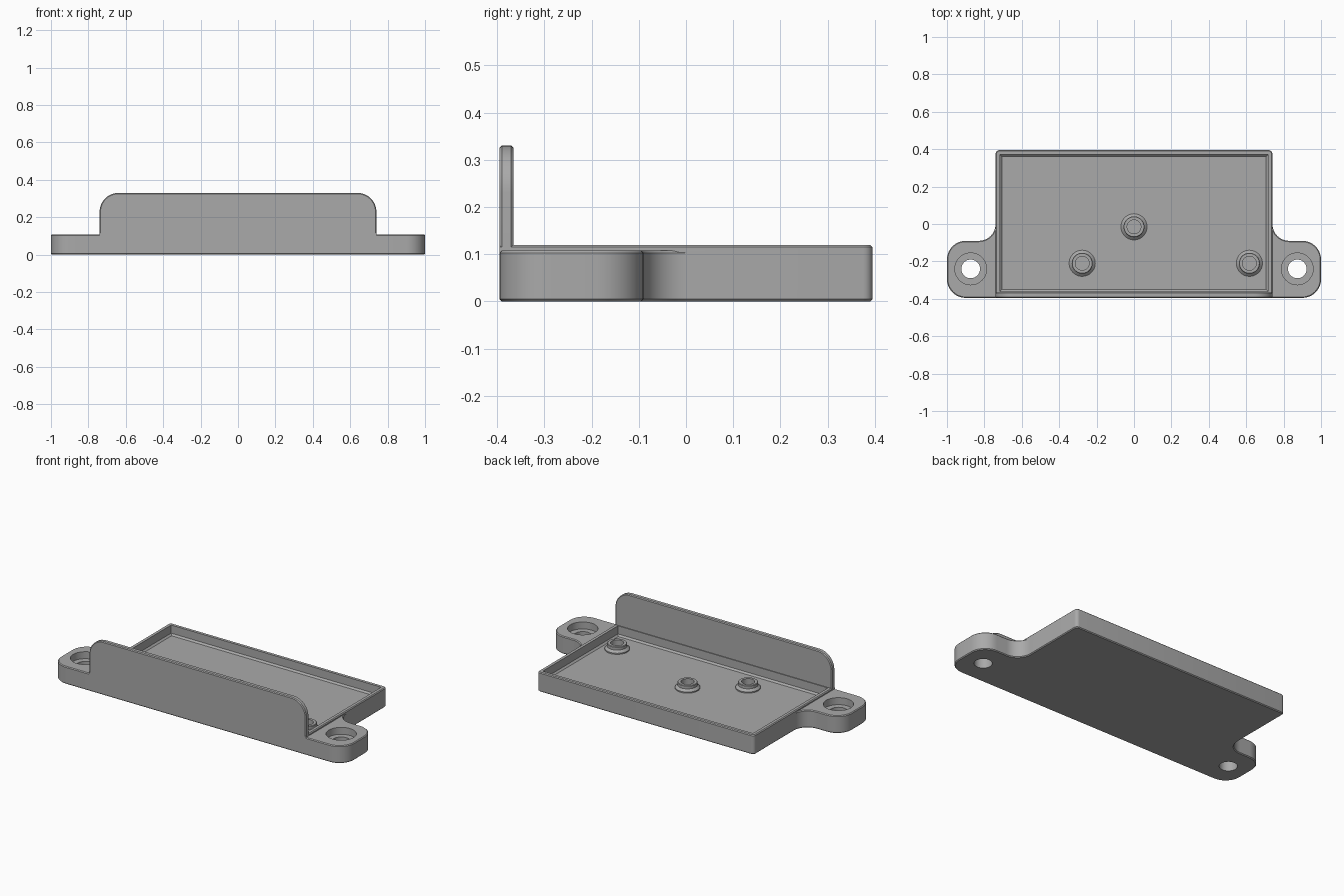
import bpy, bmesh, math
from mathutils import Vector, Matrix

if "Cube" in bpy.data.objects:
    bpy.data.objects.remove(bpy.data.objects["Cube"])

GREY = (0.4, 0.4, 0.4, 1)
grey = bpy.data.materials.new("plain_grey")
grey.use_nodes = True
grey.diffuse_color = GREY
grey.node_tree.nodes["Principled BSDF"].inputs["Base Color"].default_value = GREY

HALF_W, HALF_D = 0.74, 0.395
FLOOR, RIM, FLANGE_TOP, WALL_TOP = 0.06, 0.12, 0.108, 0.33
CHAMFER = 0.005


def arc(cx, cy, r, start, end, steps=10):
    angles = [math.radians(start + (end - start) * i / steps) for i in range(steps + 1)]
    return [(cx + r * math.cos(a), cy + r * math.sin(a)) for a in angles]


def finish(name, bm):
    bmesh.ops.recalc_face_normals(bm, faces=bm.faces)
    mesh = bpy.data.meshes.new(name)
    bm.to_mesh(mesh)
    bm.free()
    mesh.materials.append(grey)
    obj = bpy.data.objects.new(name, mesh)
    bpy.context.collection.objects.link(obj)
    return obj


def prism(name, outline, low, high, chamfer=CHAMFER, matrix=None):
    """Extrude a flat outline upward and chamfer the rims of both caps."""
    bm = bmesh.new()
    base = bm.faces.new([bm.verts.new((x, y, low)) for x, y in outline])
    bmesh.ops.extrude_face_region(bm, geom=[base], use_keep_orig=True)
    top = [f for f in bm.faces if len(f.verts) == len(outline) and f is not base
           and abs(f.normal.z) > 0.9]
    moved = {v for f in top for v in f.verts} - set(base.verts)
    for v in moved:
        v.co.z = high
    bmesh.ops.recalc_face_normals(bm, faces=bm.faces)
    if chamfer:
        rims = [e for e in bm.edges if abs(e.verts[0].co.z - e.verts[1].co.z) < 1e-6]
        bmesh.ops.bevel(bm, geom=rims, offset=chamfer, segments=1, affect='EDGES')
    if matrix:
        bm.transform(matrix)
    return finish(name, bm)


def combine(target, other, operation):
    mod = target.modifiers.new(operation.lower(), 'BOOLEAN')
    mod.operation, mod.solver, mod.object = operation, 'EXACT', other
    bpy.context.view_layer.objects.active = target
    bpy.ops.object.modifier_apply(modifier=mod.name)
    bpy.data.objects.remove(other)


def smooth(obj):
    bpy.ops.object.select_all(action='DESELECT')
    obj.select_set(True)
    bpy.context.view_layer.objects.active = obj
    bpy.ops.object.shade_smooth_by_angle(angle=math.radians(25))


# Tray block with softly rounded back corners
r = 0.02
tray = prism("tray_body", [(-HALF_W, -HALF_D), (HALF_W, -HALF_D)]
             + arc(HALF_W - r, HALF_D - r, r, 0, 90, 5)
             + arc(r - HALF_W, HALF_D - r, r, 90, 180, 5), 0, RIM)

# Mounting ears, flaring into the tray sides
ear = ([(0.70, -HALF_D)] + arc(0.9, -0.295, 0.1, -90, 0)
       + arc(0.9, -0.19, 0.1, 0, 90) + arc(0.83, 0, 0.09, 270, 180) + [(0.70, 0)])
for side in (1, -1):
    combine(tray, prism("ear", [(side * x, y) for x, y in ear], 0, FLANGE_TOP), 'UNION')

# Tall front wall with rounded upper corners, drawn in x-z and stood upright
r = 0.1
wall_outline = ([(-HALF_W, CHAMFER), (HALF_W, CHAMFER)]
                + arc(HALF_W - r, WALL_TOP - r, r, 0, 90)
                + arc(r - HALF_W, WALL_TOP - r, r, 90, 180))
upright = Matrix.Rotation(math.radians(90), 4, 'X')
combine(tray, prism("front_wall", wall_outline, 0.365, HALF_D, CHAMFER, upright), 'UNION')

# Pocket, cut only up to the back of the wall
pocket = [(-0.717, -0.36), (0.717, -0.36), (0.717, 0.372), (-0.717, 0.372)]
combine(tray, prism("pocket", pocket, FLOOR, 0.4, 0.01), 'DIFFERENCE')

# Counterbored screw holes
for side in (1, -1):
    for radius, low in ((0.05, -0.1), (0.085, 0.065)):
        circle = arc(side * 0.873, -0.24, radius, 0, 360, 40)[:-1]
        combine(tray, prism("bore", circle, low, 0.3, 0), 'DIFFERENCE')
smooth(tray)


# Standoffs with a flared foot and a blind hole
def standoff(name, x, y):
    profile = [(0.07, FLOOR - 0.005), (0.07, 0.067), (0.056, 0.08), (0.056, 0.097),
               (0.053, 0.1), (0.037, 0.1), (0.037, FLOOR - 0.005)]
    bm = bmesh.new()
    verts = [bm.verts.new((radius, 0, z)) for radius, z in profile]
    edges = [bm.edges.new(pair) for pair in zip(verts, verts[1:])]
    bmesh.ops.spin(bm, geom=verts + edges, cent=(0, 0, 0), axis=(0, 0, 1),
                   angle=math.tau, steps=40, use_merge=True)
    bmesh.ops.remove_doubles(bm, verts=bm.verts, dist=1e-5)
    bmesh.ops.translate(bm, verts=bm.verts, vec=Vector((x, y, 0)))
    smooth(finish(name, bm))


standoff("standoff_middle", 0, -0.015)
standoff("standoff_right", -0.277, -0.21)
standoff("standoff_left", 0.617, -0.21)
